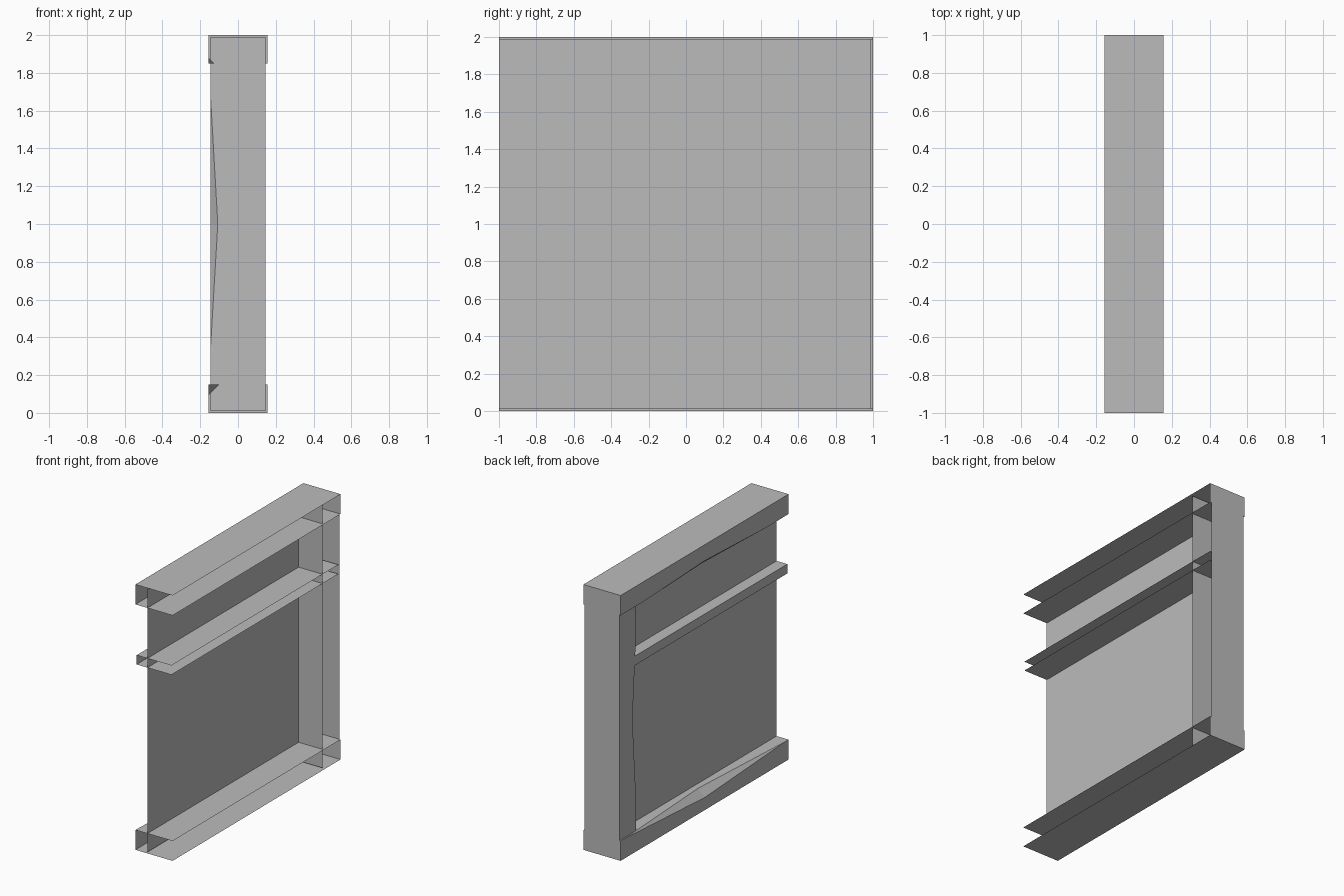
import bpy
import bmesh

if "Cube" in bpy.data.objects:
    bpy.data.objects.remove(bpy.data.objects["Cube"], do_unlink=True)

grey = bpy.data.materials.new("plain grey")
grey.use_nodes = True
grey.diffuse_color = (0.5, 0.5, 0.5, 1)
grey.node_tree.nodes["Principled BSDF"].inputs["Base Color"].default_value = grey.diffuse_color


def make_part(name, faces):
    """Join open sheets, each given as a ring of corner points."""
    bm = bmesh.new()
    for ring in faces:
        bm.faces.new([bm.verts.new(p) for p in ring])
    bmesh.ops.remove_doubles(bm, verts=bm.verts, dist=0.0001)
    bmesh.ops.recalc_face_normals(bm, faces=bm.faces)
    # the outer side of the shell looks towards -x
    if sum(f.normal.x * f.calc_area() for f in bm.faces) > 0:
        bmesh.ops.reverse_faces(bm, faces=bm.faces)
    mesh = bpy.data.meshes.new(name)
    bm.to_mesh(mesh)
    bm.free()
    mesh.materials.append(grey)
    part = bpy.data.objects.new(name, mesh)
    bpy.context.collection.objects.link(part)
    return part


def chipped_beam(name, outer, inner, reach, depth_x, depth_z):
    """Open beam along y whose inner outside edge is worn away at the middle."""
    w = 0.155
    start, end = (-w, -reach, inner), (-w, reach, inner)
    side = (-w, 0, inner + (depth_z if outer > inner else -depth_z))
    ledge = (-w + depth_x, 0, inner)
    make_part(name, [
        [(-w, -1, outer), (w, -1, outer), (w, 1, outer), (-w, 1, outer)],
        [(-w, -1, outer), (-w, -1, inner), start, side, end,
         (-w, 1, inner), (-w, 1, outer)],
        [(w, -1, inner), (-w, -1, inner), start, ledge, end,
         (-w, 1, inner), (w, 1, inner)],
        [(-w, 1, outer), (w, 1, outer), (w, 1, inner), (-w, 1, inner)],
        [start, ledge, side],
        [end, side, ledge],
    ])


# Top and bottom beams, open on one side and at the front
chipped_beam("top_beam", 2.0, 1.85, 0.72, 0.03, 0.03)
chipped_beam("bottom_beam", 0.0, 0.15, 0.96, 0.055, 0.055)

# Middle rail: two shelves and an outer strip
x, back, low, high = 0.145, 0.988, 1.40, 1.47
make_part("middle_rail", [
    [(-x, -1, high), (x, -1, high), (x, back, high), (-x, back, high)],
    [(-x, -1, low), (x, -1, low), (x, back, low), (-x, back, low)],
    [(-x, -1, low), (-x, -1, high), (-x, back, high), (-x, back, low)],
])

# Back post with a worn inner edge
bottom, top, near = 0.01, 1.99, 0.8
chip_low, chip_high = (-x, near, 0.35), (-x, near, 1.67)
chip_front, chip_side = (-0.107, near, 1.0), (-x, 0.845, 1.0)
make_part("back_post", [
    [(x, near, bottom), (-x, near, bottom), chip_low, chip_front, chip_high,
     (-x, near, top), (x, near, top)],
    [(-x, 1, bottom), (-x, near, bottom), chip_low, chip_side, chip_high,
     (-x, near, top), (-x, 1, top)],
    [(-x, 1, bottom), (x, 1, bottom), (x, 1, top), (-x, 1, top)],
    [chip_low, chip_front, chip_side],
    [chip_high, chip_side, chip_front],
])

# Flat wall panel
p = -0.055
make_part("wall_panel", [
    [(p, -1, bottom), (p, -1, top), (p, back, top), (p, back, bottom)],
])
